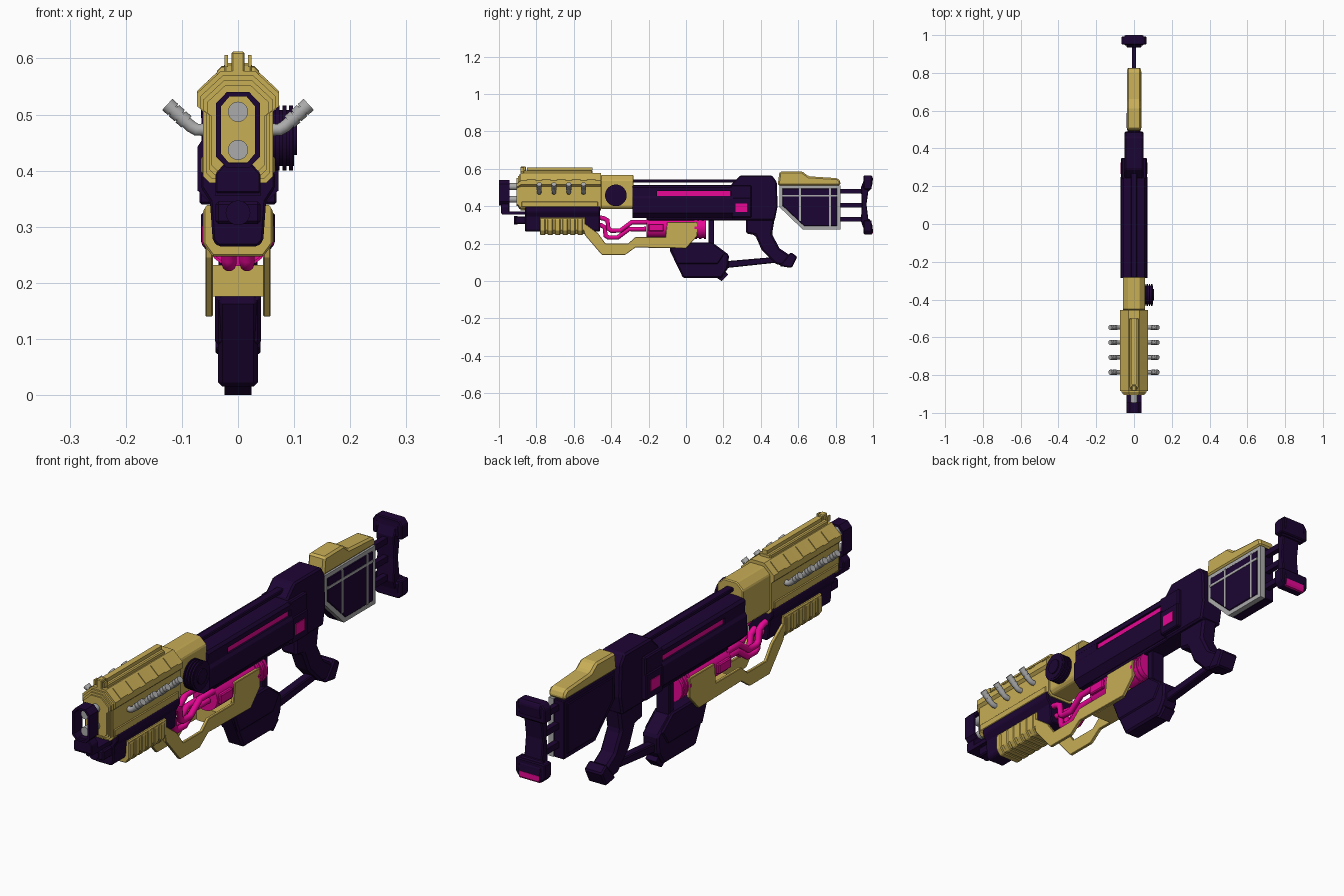
import bpy, bmesh, math
from mathutils import Vector, Matrix

cube = bpy.data.objects.get("Cube")
if cube:
    bpy.data.objects.remove(cube, do_unlink=True)


def material(name, rgb):
    mat = bpy.data.materials.new(name)
    mat.use_nodes = True
    mat.diffuse_color = (*rgb, 1)
    mat.node_tree.nodes["Principled BSDF"].inputs["Base Color"].default_value = (*rgb, 1)
    return mat


dark = material("dark purple", (.012, .0015, .033))
gold = material("gold", (.58, .425, .094))
pink = material("magenta", (.8, .002, .3))
grey = material("grey metal", (.41, .41, .41))


def finish(name, bm, mat, bevel=0, smooth=False):
    bmesh.ops.recalc_face_normals(bm, faces=bm.faces)
    mesh = bpy.data.meshes.new(name)
    bm.to_mesh(mesh)
    bm.free()
    obj = bpy.data.objects.new(name, mesh)
    bpy.context.collection.objects.link(obj)
    mesh.materials.append(mat)
    if bevel:
        mod = obj.modifiers.new("bevel", 'BEVEL')
        mod.width, mod.segments = bevel, 1
    if smooth:
        bpy.ops.object.select_all(action='DESELECT')
        obj.select_set(True)
        bpy.context.view_layer.objects.active = obj
        bpy.ops.object.shade_smooth_by_angle(angle=math.radians(40))
    return obj


def prism(name, points, start, end, mat, bevel=0, axis='X'):
    """Extrude a (y, z) outline along X, or an (x, z) outline along Y."""
    bm = bmesh.new()
    place = (lambda a, b: (start, a, b)) if axis == 'X' else (lambda a, b: (a, start, b))
    face = bm.faces.new([bm.verts.new(place(a, b)) for a, b in points])
    moved = bmesh.ops.extrude_face_region(bm, geom=[face])["geom"]
    step = Vector((end - start, 0, 0) if axis == 'X' else (0, end - start, 0))
    bmesh.ops.translate(bm, vec=step, verts=[v for v in moved if isinstance(v, bmesh.types.BMVert)])
    return finish(name, bm, mat, bevel)


def slab(name, points, half, mat, bevel=0):
    return prism(name, points, -half, half, mat, bevel)


def section(name, half, start, end, mat, bevel=0):
    """Extrude a left-right symmetric cross-section along Y."""
    mirrored = [(-x, z) for x, z in reversed(half)]
    return prism(name, half + mirrored, start, end, mat, bevel, 'Y')


def box(name, x, y, z, mat, bevel=0):
    return prism(name, [(y[0], z[0]), (y[1], z[0]), (y[1], z[1]), (y[0], z[1])], *x, mat, bevel)


def rod(name, a, b, radius, mat, sides=20):
    a, b = Vector(a), Vector(b)
    bm = bmesh.new()
    turn = (b - a).to_track_quat('Z', 'Y').to_matrix().to_4x4()
    bmesh.ops.create_cone(bm, cap_ends=True, segments=sides, radius1=radius, radius2=radius,
                          depth=(b - a).length, matrix=Matrix.Translation((a + b) / 2) @ turn)
    return finish(name, bm, mat, smooth=True)


def tube(name, points, radius, mat):
    curve = bpy.data.curves.new(name, 'CURVE')
    curve.dimensions = '3D'
    curve.bevel_depth, curve.bevel_resolution, curve.use_fill_caps = radius, 3, True
    spline = curve.splines.new('POLY')
    spline.points.add(len(points) - 1)
    for p, co in zip(spline.points, points):
        p.co = (*co, 1)
    curve.materials.append(mat)
    bpy.context.collection.objects.link(bpy.data.objects.new(name, curve))


def band(name, outline, hole, start, end, mat):
    """Join two matching outlines into a hollow ring; place maps them into space."""
    bm = bmesh.new()
    loops = [[bm.verts.new(co) for co in loop] for loop in
             (start(outline), end(outline), end(hole), start(hole))]
    for a, b in zip(loops, loops[1:] + loops[:1]):
        for i in range(len(outline)):
            bm.faces.new((a[i], a[i - 1], b[i - 1], b[i]))
    finish(name, bm, mat)


def at_x(x):
    return lambda outline: [(x, a, b) for a, b in outline]


def at_y(y):
    return lambda outline: [(a, y, b) for a, b in outline]


sides = (("left", 1), ("right", -1))

# Barrel shroud with stepped front, top rail and sights
shroud = [(.03, .578), (.073, .538), (.073, .515), (.062, .505), (.062, .39), (.05, .378)]
section("barrel_shroud", shroud, -.885, -.455, gold)
for i, s in enumerate((.92, .84, .76)):
    lip = [(x * s, .47 + (z - .47) * s) for x, z in shroud]
    section("shroud_front_step", lip, -.893 - i * .006, -.88, gold)
box("top_rail", (-.025, .025), (-.87, -.5), (.57, .592), gold, .004)
box("rail_ridge", (-.012, .012), (-.85, -.5), (.59, .606), gold)
box("front_sight", (-.012, .012), (-.885, -.855), (.575, .612), gold, .003)
for name, s in sides:
    box(name + "_sight_prong", (s * .018, s * .024), (-.885, -.865), (.585, .606), gold)
    box(name + "_shroud_belt", (s * .06, s * .066), (-.88, -.47), (.395, .425), gold, .003)
    vent = [(s * x, z) for x, z in ((.036, .57), (.038, .575), (.073, .542), (.073, .53))]
    for i in range(5):
        y = -.85 + i * .08
        prism(name + "_shroud_vent", vent, y, y + .045, gold, 0, 'Y')
    # Angled exhaust pipes
    for i in range(4):
        y = -.785 + i * .079
        bend = [(s * x, y, z) for x, z in ((.055, .473), (.074, .473), (.084, .479), (.124, .516))]
        tube(name + "_exhaust", bend, .0115, grey)
        for j in range(3):
            a = Vector((s * (.092 + j * .012), y, .487 + j * .011))
            rod(name + "_exhaust_collar", a, a + Vector((s * .01, 0, .0092)), .0135, grey, 12)

# Gold housing and ribbed dial
section("gold_housing", [(.03, .567), (.058, .54), (.058, .4), (.045, .385)], -.455, -.28, gold, .004)
for i in range(4):
    x = .055 + i * .012
    rod("dial_disc", (x, -.375, .458), (x + .007, -.375, .458), .058, dark, 28)
rod("dial_core", (.05, -.375, .458), (.1, -.375, .458), .05, dark, 28)
rod("dial_cap", (.1, -.375, .458), (.105, -.375, .458), .03, dark, 20)

# Muzzle ring, twin barrels and bracket
outer = [(.02, .54), (.039, .52), (.039, .425), (.02, .405)]
ring = outer + [(-x, z) for x, z in reversed(outer)]
bore = [(x * .78, .4725 + (z - .4725) * .88) for x, z in ring]
band("muzzle_ring", ring, bore, at_y(-1), at_y(-.945), dark)
for z in (.505, .437):
    rod("barrel", (0, -.975, z), (0, -.89, z), .018, grey)
section("muzzle_bracket", [(.022, .415), (.04, .395), (.04, .36)], -.99, -.945, dark, .003)
box("bracket_arm", (-.04, .04), (-.985, -.86), (.355, .372), dark)

# Dark underbarrel and ribbed foregrip
section("underbarrel", [(.055, .405), (.066, .395), (.066, .37), (.05, .345), (.045, .275), (.035, .265)],
        -.86, -.46, dark, .004)
box("underbarrel_nose", (-.04, .04), (-.915, -.85), (.305, .345), dark, .005)
rod("nose_plug", (0, -.92, .325), (0, -.9, .325), .022, dark)
grip = [(.058, .335), (.062, .33), (.062, .27), (.045, .247)]
section("foregrip_shell", [(x * .95, z + .004) for x, z in grip], -.78, -.54, gold)
for i in range(6):
    y = -.78 + i * .04
    section("foregrip_rib", grip, y, y + .028, gold, .004)

# Main receiver, with a side groove closed at its front end
section("receiver", [(.03, .514), (.056, .511), (.065, .5), (.065, .481), (.052, .481), (.052, .455), (.064, .455),
                     (.0725, .442), (.0725, .365), (.045, .338)], -.285, .25, dark)
box("receiver_belly", (-.042, .042), (-.21, .33), (.325, .36), dark, .004)
box("top_rod", (-.016, .016), (-.29, .28), (.526, .542), dark, .003)
slab("rear_receiver", [(.24, .515), (.29, .565), (.46, .565), (.485, .53), (.49, .4), (.475, .325), (.25, .325)],
     .05, dark, .007)
for name, s in sides:
    box(name + "_groove_plug", (s * .05, s * .0645), (-.285, -.155), (.45, .485), dark)
    box(name + "_side_stripe", (s * .05, s * .056), (-.155, .24), (.455, .481), pink)
    box(name + "_rear_shoulder", (s * .045, s * .065), (.238, .35), (.42, .512), dark, .005)
    box(name + "_rear_plate", (s * .045, s * .069), (.245, .35), (.34, .445), dark, .004)
    box(name + "_side_square", (s * .066, s * .072), (.265, .325), (.37, .415), pink)

# Energy cell with ridged end and side lugs, and feed tubes
rod("energy_cell", (0, -.21, .285), (0, .1, .285), .055, pink, 24)
for i in range(3):
    y = .045 + i * .025
    rod("cell_ridge", (0, y, .285), (0, y + .013, .285), .059, pink, 24)
upper = [(-.5, .345), (-.44, .335), (-.42, .325), (-.415, .28), (-.4, .27), (-.35, .27), (-.29, .315), (-.2, .315)]
for name, s in sides:
    box(name + "_cell_lug", (s * .04, s * .064), (-.2, -.12), (.265, .305), pink, .004)
    tube(name + "_upper_tube", [(s * .032, y, z) for y, z in upper], .013, pink)
    tube(name + "_lower_tube", [(s * .016, y - .015, z - .037) for y, z in upper], .013, pink)

# Gold under-strut plates and joining plate
strut = [(-.56, .32), (-.53, .3), (-.47, .255), (-.43, .2), (-.31, .2), (-.27, .235), (-.11, .235), (-.1, .315),
         (.06, .315), (.06, .24), (0, .175), (-.27, .18), (-.325, .14), (-.45, .14), (-.54, .245)]
for name, s in sides:
    prism(name + "_strut", strut, s * .045, s * .058, gold, .002)
box("strut_joint", (-.046, .046), (-.2, -.01), (.176, .232), gold)

# Magazine, trigger guard and pistol grip
slab("magazine", [(-.09, .17), (-.06, .2), (.15, .2), (.23, .14), (.225, .07), (.19, .015), (-.015, .015)],
     .036, dark, .008)
slab("magazine_sleeve", [(-.085, .175), (-.06, .205), (.14, .205), (.21, .15), (.17, .09), (-.05, .09)],
     .041, dark, .006)
slab("magazine_foot", [(.16, .02), (.19, 0), (.225, .035), (.2, .06)], .024, dark)
box("guard_post", (-.03, .03), (.12, .15), (.18, .34), dark, .004)
slab("guard_bar", [(.2, .105), (.49, .13), (.5, .1), (.22, .07)], .018, dark, .004)
slab("pistol_grip", [(.32, .34), (.475, .34), (.46, .25), (.5, .175), (.575, .125), (.54, .08), (.48, .09),
                     (.405, .165), (.37, .245), (.32, .255)], .035, dark, .009)
slab("grip_cap", [(.56, .155), (.595, .13), (.565, .07), (.5, .08)], .04, dark, .006)

# Stock body, with a grey frame around the panel on one side, and cheek rest
stock = [(.5, .51), (.825, .51), (.825, .275), (.625, .275), (.5, .395)]
opening = [(.516, .494), (.807, .494), (.807, .293), (.633, .293), (.516, .403)]
prism("stock_body", stock, -.034, .012, dark, .003)
slab("stock_panel", opening, .038, dark, .003)
band("stock_frame", stock, opening, at_x(.012), at_x(.035), grey)
for y, low in ((.61, .32), (.77, .293)):
    box("frame_upright", (.03, .0395), (y - .005, y + .005), (low, .494), grey)
box("frame_crossbar", (.03, .0395), (.516, .807), (.451, .461), grey)
slab("cheek_rest", [(.49, .512), (.5, .585), (.62, .587), (.655, .56), (.81, .55), (.825, .535), (.825, .512)],
     .037, gold, .008)

# Stock rods and shoulder pad
for z in (.48, .405, .33):
    box("stock_rod", (-.011, .011), (.82, .96), (z - .012, z + .012), dark)
slab("shoulder_plate", [(.955, .55), (.985, .55), (.975, .48), (.965, .41), (.975, .33), (.985, .265), (.955, .265),
                        (.935, .32), (.94, .41), (.935, .5)], .04, dark, .004)
pad = [(.945, .5), (.95, .55), (.96, .565), (.992, .565), (1, .55), (.995, .51), (.98, .48)]
taper = [(.05, .565), (.066, .545), (.066, .49)]
slab("upper_pad", pad, .05, dark, .004)
slab("lower_pad", [(y, .815 - z) for y, z in pad], .05, dark, .004)
section("upper_pad_wing", taper, .95, .993, dark, .004)
section("lower_pad_wing", [(x, .815 - z) for x, z in taper], .95, .993, dark, .004)
slab("pad_heel", [(.985, .249), (.994, .249), (1, .258), (1, .278), (.99, .278)], .045, pink)
